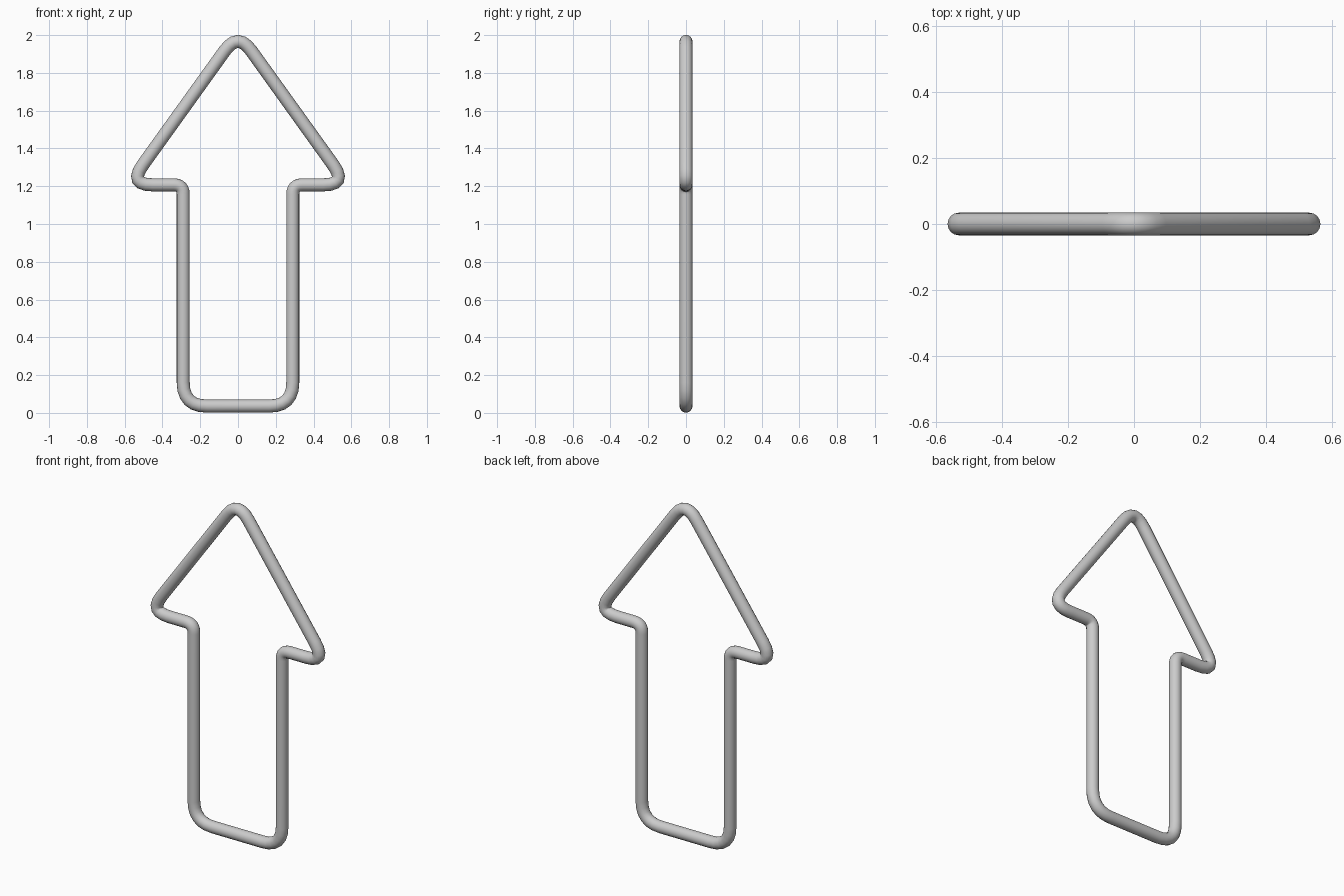
import bpy
from mathutils import Vector

if "Cube" in bpy.data.objects:
    bpy.data.objects.remove(bpy.data.objects["Cube"])

TUBE_RADIUS = 0.0345
STEPS = 6

# Right half of the arrow centreline: (x, z, corner rounding length)
half = [
    (0.29, 0.036, 0.125),   # bottom corner
    (0.29, 1.207, 0.05),    # neck
    (0.58, 1.207, 0.13),    # barb
]
tip = (0.0, 2.015, 0.12)
corners = half + [tip] + [(-x, z, r) for x, z, r in reversed(half)]


def rounded_path(corners):
    """Replace every corner of the closed outline with a smooth curve."""
    pts = []
    n = len(corners)
    for i, (x, z, r) in enumerate(corners):
        c = Vector((x, 0, z))
        prev = Vector((corners[i - 1][0], 0, corners[i - 1][1]))
        nxt = Vector((corners[(i + 1) % n][0], 0, corners[(i + 1) % n][1]))
        a = c + (prev - c).normalized() * r
        b = c + (nxt - c).normalized() * r
        for s in range(STEPS + 1):
            t = s / STEPS
            pts.append(a * (1 - t) ** 2 + c * 2 * t * (1 - t) + b * t ** 2)
    return pts


# Closed round tube following the arrow outline
path = rounded_path(corners)
curve = bpy.data.curves.new("arrow_outline", "CURVE")
curve.dimensions = "3D"
curve.bevel_depth = TUBE_RADIUS
curve.bevel_resolution = 6
spline = curve.splines.new("POLY")
spline.points.add(len(path) - 1)
for p, co in zip(spline.points, path):
    p.co = (*co, 1)
spline.use_cyclic_u = True
spline.use_smooth = True

arrow = bpy.data.objects.new("arrow_outline", curve)
bpy.context.collection.objects.link(arrow)

# Turn the tube into a smooth-shaded mesh
bpy.context.view_layer.objects.active = arrow
arrow.select_set(True)
bpy.ops.object.convert(target="MESH")
bpy.ops.object.shade_smooth()
